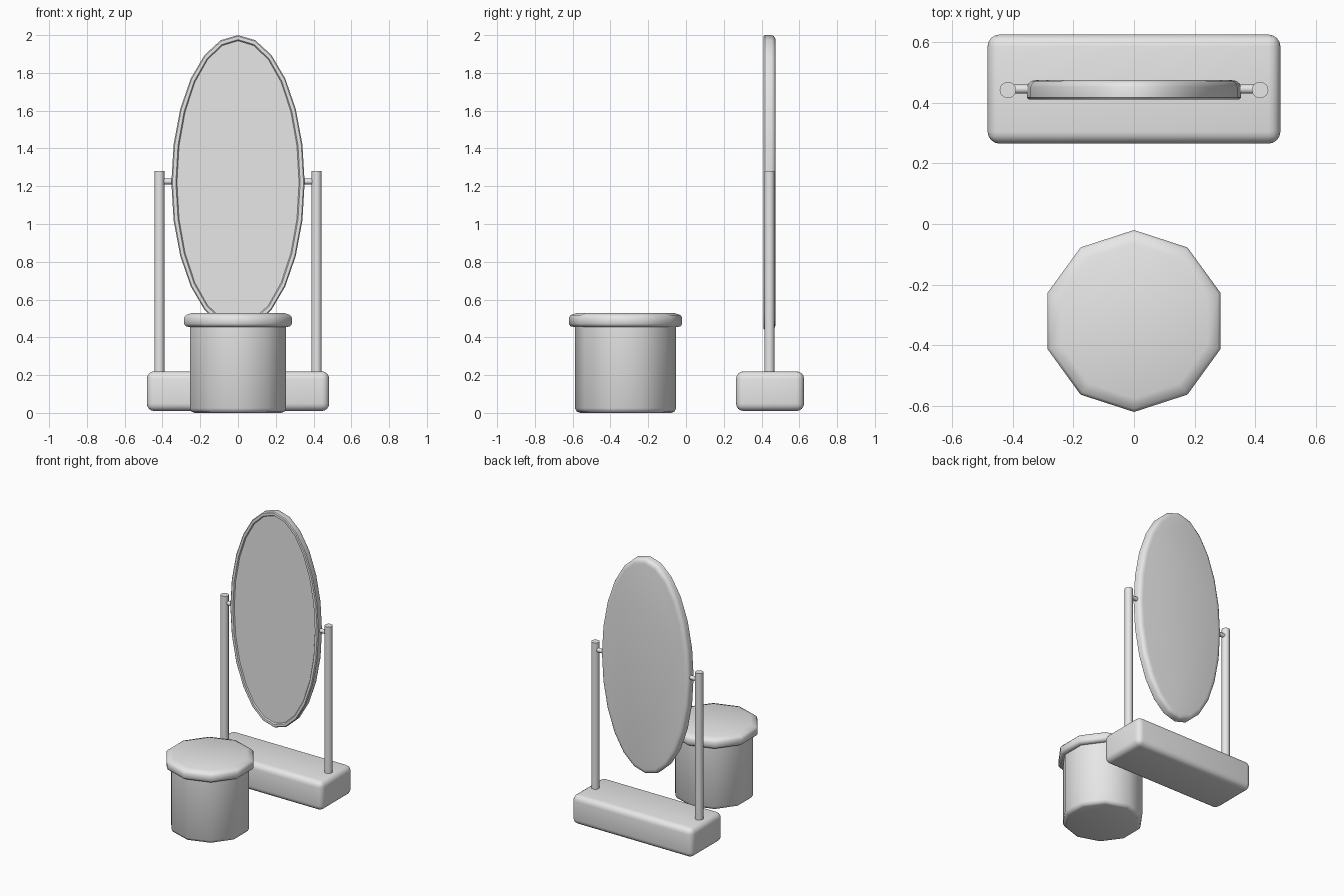
import bpy, bmesh
from math import sin, cos, pi, radians
from mathutils import Matrix

cube = bpy.data.objects.get("Cube")
if cube:
    bpy.data.objects.remove(cube, do_unlink=True)

# One plain grey for the whole set
grey = bpy.data.materials.new("plain grey")
grey.use_nodes = True
colour = (0.8, 0.8, 0.8, 1)
grey.diffuse_color = colour
grey.node_tree.nodes["Principled BSDF"].inputs["Base Color"].default_value = colour


def finish(name, bm, angle):
    bmesh.ops.recalc_face_normals(bm, faces=bm.faces)
    mesh = bpy.data.meshes.new(name)
    bm.to_mesh(mesh)
    bm.free()
    mesh.materials.append(grey)
    mesh.shade_smooth()
    mesh.set_sharp_from_angle(angle=radians(angle))
    obj = bpy.data.objects.new(name, mesh)
    bpy.context.collection.objects.link(obj)
    return obj


def stack(name, rings, sides, matrix, angle):
    """Skin a stack of (x radius, y radius, height) rings and cap both ends."""
    bm = bmesh.new()
    loops = []
    for rx, ry, z in rings:
        loops.append([bm.verts.new((rx * sin(2 * pi * i / sides),
                                    ry * cos(2 * pi * i / sides), z))
                      for i in range(sides)])
    for a, b in zip(loops, loops[1:]):
        for i in range(sides):
            j = (i + 1) % sides
            bm.faces.new((a[i], a[j], b[j], b[i]))
    bm.faces.new(loops[0])
    bm.faces.new(loops[-1])
    bm.transform(matrix)
    return finish(name, bm, angle)


def round_stack(name, profile, sides, matrix, angle):
    return stack(name, [(r, r, z) for r, z in profile], sides, matrix, angle)


# Stool: ten-sided drum with a softly rounded cushion
stool_place = Matrix.Translation((0, -0.32, 0))
round_stack("stool_body",
            [(0.24, 0), (0.258, 0.006), (0.268, 0.025), (0.268, 0.46)],
            10, stool_place, 60)
round_stack("stool_cushion",
            [(0.275, 0.455), (0.292, 0.459), (0.3, 0.472), (0.3, 0.505),
             (0.29, 0.518), (0.255, 0.53)],
            10, stool_place, 60)

# Heavy rounded base of the mirror stand
bm = bmesh.new()
bmesh.ops.create_cube(bm, size=1)
bm.transform(Matrix.Translation((0, 0.445, 0.115)) @ Matrix.Diagonal((0.966, 0.36, 0.21, 1)))
bmesh.ops.bevel(bm, geom=bm.edges[:], offset=0.04, segments=4, profile=0.5, affect='EDGES')
finish("stand_base", bm, 40)

# Posts and the pins that carry the mirror
for side, s in (("left", 1), ("right", -1)):
    round_stack(side + "_post", [(0.027, 0.2), (0.027, 1.28)], 16,
                Matrix.Translation((s * 0.416, 0.442, 0)), 40)
    round_stack(side + "_pivot_pin", [(0.015, 0.335), (0.015, 0.41)], 12,
                Matrix.Translation((0, 0.445, 1.225)) @ Matrix.Rotation(s * pi / 2, 4, 'Y'), 40)

# Oval mirror: glass set into a thin rim, with a rounded back
oval = [(0.03, 0.419), (0.024, 0.411), (0.006, 0.411), (0, 0.417),
        (0, 0.452), (0.005, 0.464), (0.016, 0.472), (0.034, 0.475)]
stack("mirror_frame", [(0.353 - d, 0.78 - d, y) for d, y in oval], 24,
      Matrix.Translation((0, 0, 1.22)) @ Matrix.Rotation(-pi / 2, 4, 'X'), 40)
